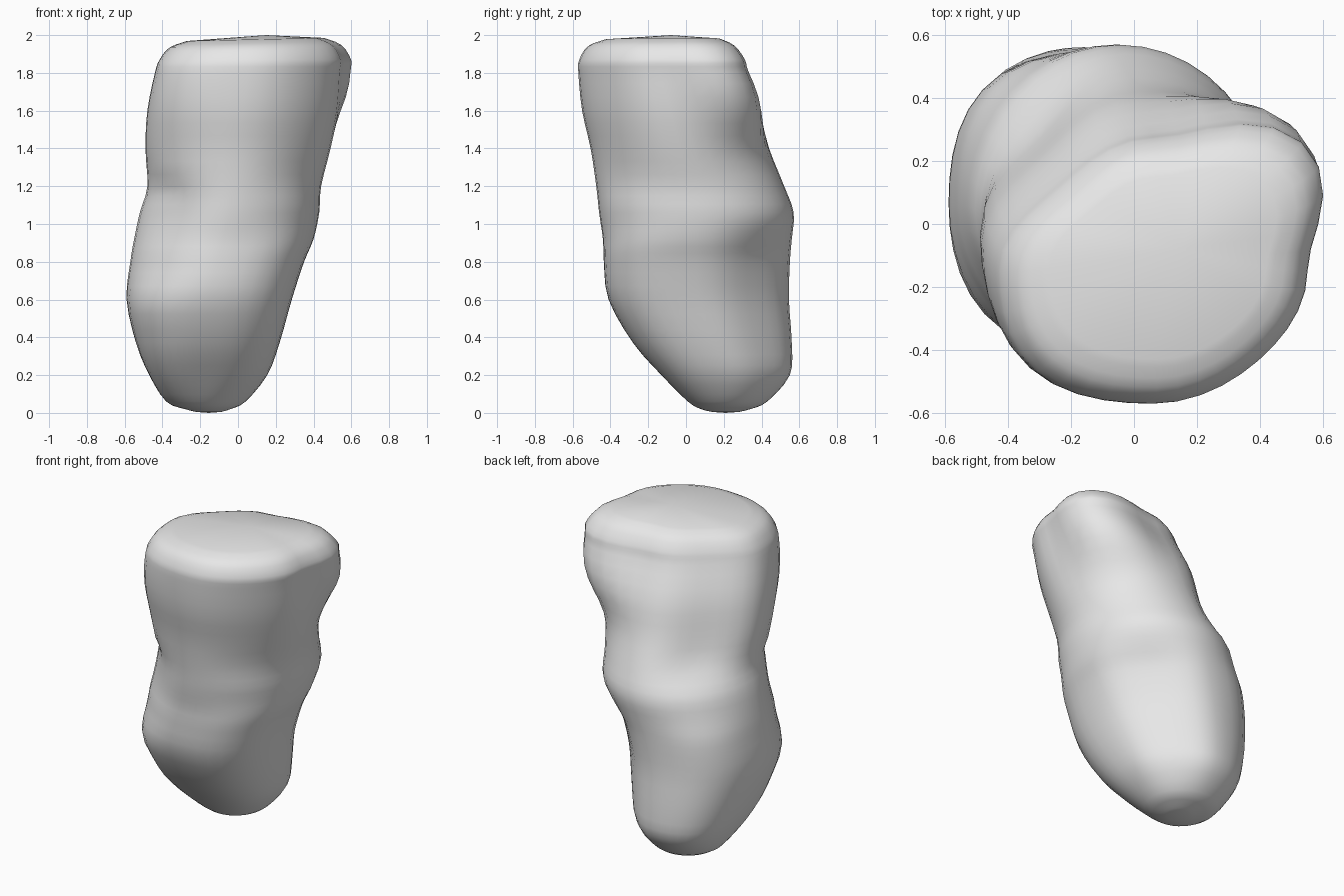
import bpy
import bmesh
import math

SIDES = 40

# Cross-sections from tip to cut end: height, x range, y range
SECTIONS = [
    (0.005, -0.22, -0.09, 0.14, 0.28),
    (0.02, -0.28, -0.04, 0.08, 0.34),
    (0.06, -0.38, 0.04, 0.01, 0.43),
    (0.2, -0.47, 0.155, -0.13, 0.55),
    (0.37, -0.54, 0.22, -0.28, 0.56),
    (0.6, -0.59, 0.285, -0.41, 0.545),
    (0.8, -0.57, 0.35, -0.435, 0.55),
    (0.92, -0.55, 0.4, -0.44, 0.56),
    (1.06, -0.52, 0.43, -0.46, 0.57),
    (1.2, -0.48, 0.44, -0.475, 0.52),
    (1.4, -0.49, 0.49, -0.505, 0.44),
    (1.6, -0.48, 0.53, -0.55, 0.385),
    (1.8, -0.44, 0.545, -0.57, 0.29),
    (1.87, -0.415, 0.55, -0.565, 0.27),
    (1.94, -0.36, 0.505, -0.52, 0.22),
    (1.975, -0.27, 0.42, -0.43, 0.15),
]

# Fullness of the four diagonals by height: back left, back right, front right, front left
FULLNESS = [
    (0, 0, 0, 0, 0),
    (0.2, -0.08, 0.05, 0.12, 0.06),
    (0.5, -0.09, 0.06, 0.07, 0.08),
    (0.8, -0.1, 0.08, -0.02, 0.08),
    (1.06, 0, 0, -0.06, 0.02),
    (1.3, 0, -0.15, 0.01, -0.03),
    (1.8, 0.36, -0.12, 0.07, -0.04),
    (2, 0.36, -0.12, 0.07, -0.04),
]


def bell(value, centre, width):
    return math.exp(-((value - centre) / width) ** 2)


def fullness(z, quadrant):
    """Ease between the listed heights."""
    for low, high in zip(FULLNESS, FULLNESS[1:]):
        if z <= high[0]:
            t = (z - low[0]) / (high[0] - low[0])
            t = t * t * (3 - 2 * t)
            return low[quadrant + 1] * (1 - t) + high[quadrant + 1] * t
    return FULLNESS[-1][quadrant + 1]


def spline(a, b, c, d, t):
    """Smooth interpolation between b and c."""
    return b + t / 2 * (c - a + t * (2 * a - 5 * b + 4 * c - d + t * (3 * (b - c) + d - a)))


def refined(sections, steps=3):
    """Insert smooth sections between the given ones."""
    last = len(sections) - 1
    for i in range(last):
        near = [sections[max(0, min(last, i + k))] for k in (-1, 0, 1, 2)]
        for step in range(steps):
            yield [spline(*values, step / steps) for values in zip(*near)]
    yield sections[last]


def ring_point(section, side):
    z, left, right, front, back = section
    angle = 2 * math.pi * side / SIDES
    quadrant = side * 4 // SIDES
    radius = 1 + fullness(z, quadrant) * math.sin(2 * angle) ** 2
    # Skin fold at the waist
    radius -= 0.03 * bell(z, 1.18, 0.04) * bell(angle, 1.2 * math.pi, 0.3)
    x = (left + right) / 2 + (right - left) / 2 * radius * math.cos(angle)
    y = (front + back) / 2 + (back - front) / 2 * radius * math.sin(angle)
    # The cut end leans slightly
    tilt = 0.03 * x * max(0, z - 1.9) / 0.1
    return x, y, z + tilt


def build_stump():
    bm = bmesh.new()
    rings = []
    for section in refined(SECTIONS):
        rings.append([bm.verts.new(ring_point(section, i)) for i in range(SIDES)])
    for low, high in zip(rings, rings[1:]):
        for i in range(SIDES):
            j = (i + 1) % SIDES
            bm.faces.new((low[i], low[j], high[j], high[i]))
    # Close the rounded tip and the slightly domed cut end
    for ring, point in ((rings[0], (-0.155, 0.21, 0)), (rings[-1], (0.15, -0.08, 2))):
        centre = bm.verts.new(point)
        for i in range(SIDES):
            bm.faces.new((ring[i], ring[(i + 1) % SIDES], centre))
    bmesh.ops.recalc_face_normals(bm, faces=bm.faces)
    mesh = bpy.data.meshes.new("rounded_stump")
    bm.to_mesh(mesh)
    bm.free()
    stump = bpy.data.objects.new("rounded_stump", mesh)
    bpy.context.collection.objects.link(stump)
    return stump


def flat_material(name, colour):
    material = bpy.data.materials.new(name)
    material.use_nodes = True
    material.diffuse_color = colour
    material.node_tree.nodes["Principled BSDF"].inputs["Base Color"].default_value = colour
    return material


cube = bpy.data.objects.get("Cube")
if cube:
    bpy.data.objects.remove(cube, do_unlink=True)

stump = build_stump()
stump.data.materials.append(flat_material("light_grey", (0.8, 0.8, 0.8, 1)))
bpy.ops.object.select_all(action="DESELECT")
stump.select_set(True)
bpy.context.view_layer.objects.active = stump
bpy.ops.object.shade_smooth_by_angle(angle=math.radians(40))
